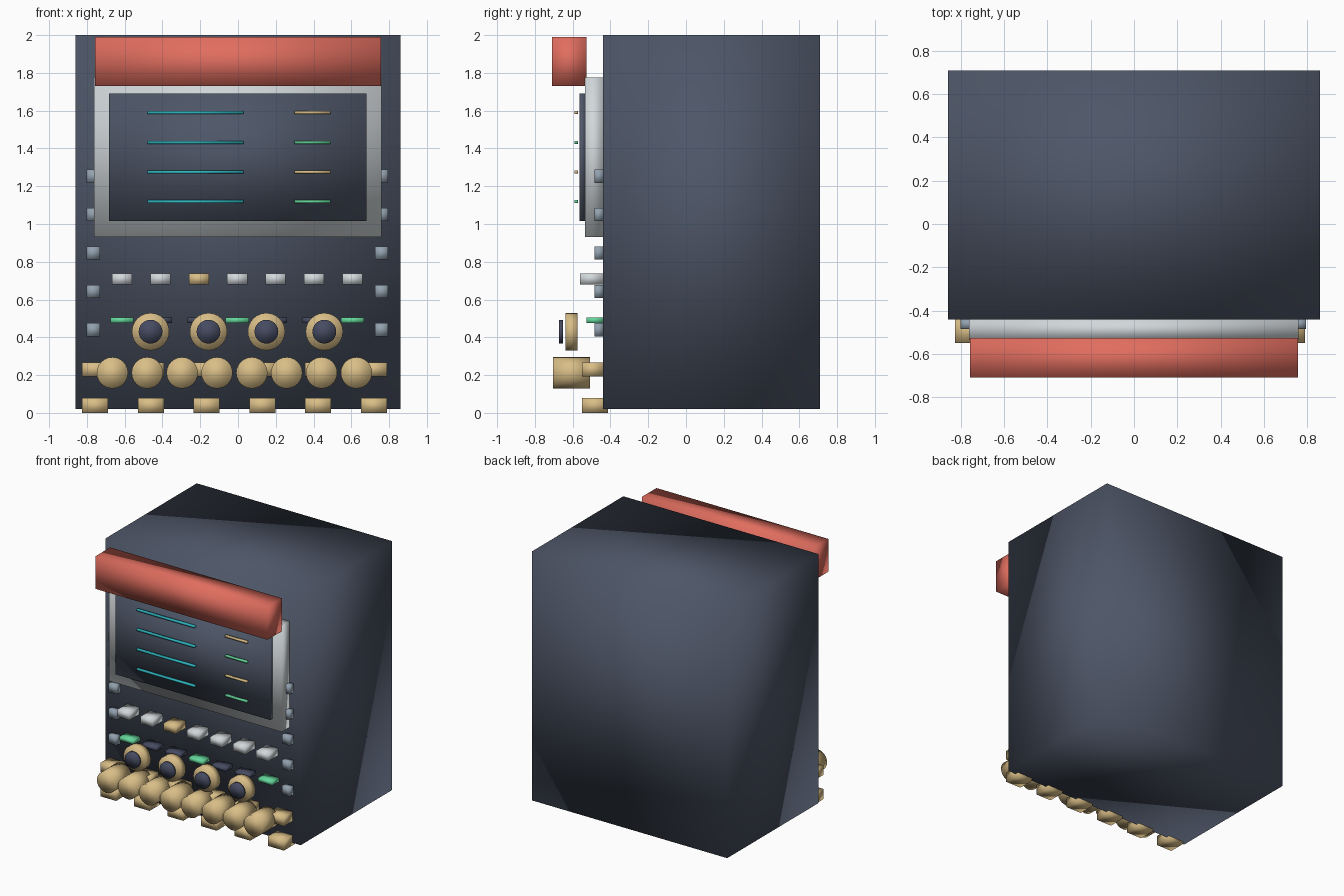
import bpy
import bmesh
from math import radians
from mathutils import Matrix, Vector

default = bpy.data.objects.get("Cube")
if default:
    bpy.data.objects.remove(default, do_unlink=True)


def material(name, rgb):
    mat = bpy.data.materials.new(name)
    mat.use_nodes = True
    mat.diffuse_color = (*rgb, 1)
    mat.node_tree.nodes["Principled BSDF"].inputs["Base Color"].default_value = (*rgb, 1)
    return mat


slate = material("slate", (0.075, 0.092, 0.135))
navy = material("navy", (0.06, 0.07, 0.12))
coral = material("coral", (0.75, 0.155, 0.115))
brass = material("brass", (0.69, 0.51, 0.24))
silver = material("silver", (0.64, 0.68, 0.70))
steel = material("steel", (0.29, 0.36, 0.43))
teal = material("teal", (0.03, 0.48, 0.54))
green = material("green", (0.13, 0.68, 0.33))


def finish(name, bm, mat):
    mesh = bpy.data.meshes.new(name)
    for face in bm.faces:
        face.smooth = True
    bm.to_mesh(mesh)
    bm.free()
    mesh.materials.append(mat)
    obj = bpy.data.objects.new(name, mesh)
    bpy.context.collection.objects.link(obj)
    return obj


def box(name, mat, x, y, z):
    """Box from (min, max) ranges on each axis."""
    bm = bmesh.new()
    size = [r[1] - r[0] for r in (x, y, z)]
    centre = Vector([(r[0] + r[1]) / 2 for r in (x, y, z)])
    bmesh.ops.create_cube(bm, size=1, matrix=Matrix.Translation(centre) @ Matrix.Diagonal((*size, 1)))
    return finish(name, bm, mat)


def block(name, mat, x, width, y, z):
    """Box centred on x."""
    return box(name, mat, (x - width / 2, x + width / 2), y, z)


def disc(name, mat, x, z, radius, y, sides=24):
    """Cylinder lying along the y axis."""
    bm = bmesh.new()
    place = Matrix.Translation((x, (y[0] + y[1]) / 2, z)) @ Matrix.Rotation(radians(90), 4, "X")
    bmesh.ops.create_cone(bm, cap_ends=True, segments=sides, radius1=radius, radius2=radius,
                          depth=y[1] - y[0], matrix=place)
    return finish(name, bm, mat)


def spread(first, last, count):
    return [first + (last - first) * i / (count - 1) for i in range(count)]


# Cabinet, awning and display
box("cabinet", slate, (-0.86, 0.86), (-0.44, 0.71), (0.02, 2.0))
box("awning", coral, (-0.757, 0.757), (-0.71, -0.527), (1.73, 1.99))
box("screen_bezel", silver, (-0.762, 0.76), (-0.535, -0.44), (0.93, 1.775))
box("screen", slate, (-0.683, 0.68), (-0.565, -0.535), (1.015, 1.69))

# Lines of readout on the screen
for i, z in enumerate(spread(1.59, 1.118, 4)):
    depth, height = (-0.59, -0.572), (z - 0.008, z + 0.008)
    box("readout_line", teal, (-0.48, 0.03), depth, height)
    box("readout_value", green if i % 2 else brass, (0.3, 0.49), depth, height)

# Side bolts
for x in (-0.766, 0.76):
    for z in spread(0.44, 1.253, 5):
        block("side_bolt", steel, x, 0.07, (-0.485, -0.44), (z - 0.035, z + 0.035))

# Two rows of keys
for i, x in enumerate(spread(-0.615, 0.607, 7)):
    block("upper_key", brass if i == 2 else silver, x, 0.106, (-0.562, -0.44), (0.68, 0.738))
    block("lower_key", navy if i % 3 else green, x, 0.122, (-0.526, -0.44), (0.475, 0.506))

# Dials with dark centres
for x in spread(-0.463, 0.457, 4):
    disc("dial_rim", brass, x, 0.43, 0.099, (-0.637, -0.575))
    disc("dial_centre", navy, x, 0.43, 0.063, (-0.672, -0.65))

# Large round tokens
for x in spread(-0.665, 0.627, 8):
    disc("token", brass, x, 0.212, 0.083, (-0.705, -0.508))

# Token brackets and feet
for x in spread(-0.757, 0.72, 6):
    block("token_bracket", brass, x, 0.138, (-0.55, -0.44), (0.193, 0.267))
    block("foot", brass, x, 0.138, (-0.55, -0.412), (0.0, 0.08))
